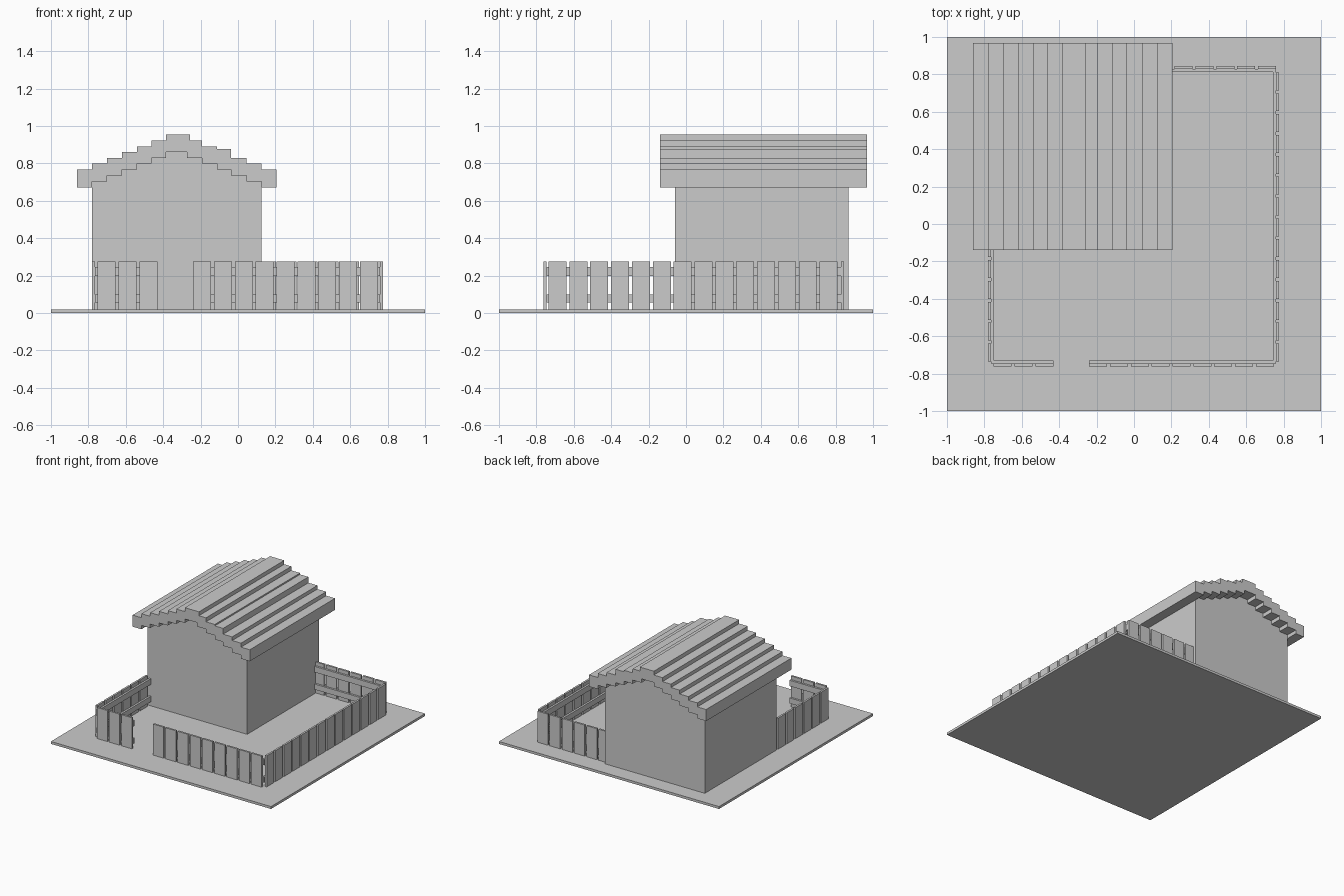
import bpy, bmesh

if "Cube" in bpy.data.objects:
    bpy.data.objects.remove(bpy.data.objects["Cube"])


def new_object(name, bm):
    bmesh.ops.recalc_face_normals(bm, faces=bm.faces[:])
    mesh = bpy.data.meshes.new(name)
    bm.to_mesh(mesh)
    bm.free()
    ob = bpy.data.objects.new(name, mesh)
    bpy.context.collection.objects.link(ob)
    return ob


def add_box(bm, x, y, z):
    """Add a box given (min, max) on each axis."""
    verts = bmesh.ops.create_cube(bm, size=1)["verts"]
    for v in verts:
        for i, (lo, hi) in enumerate((x, y, z)):
            v.co[i] = hi if v.co[i] > 0 else lo


def extrude_profile(name, pts, y0, y1):
    """Extrude an x-z outline along y."""
    bm = bmesh.new()
    face = bm.faces.new([bm.verts.new((x, y0, z)) for x, z in pts])
    geo = bmesh.ops.extrude_face_region(bm, geom=[face])["geom"]
    for v in geo:
        if isinstance(v, bmesh.types.BMVert):
            v.co.y = y1
    return new_object(name, bm)


def steps(edges, heights):
    """Stair outline: one flat tread per height between successive edges."""
    pts = []
    for a, b, h in zip(edges, edges[1:], heights):
        pts += [(a, h), (b, h)]
    return pts


# Ground slab
bm = bmesh.new()
add_box(bm, (-1, 1), (-1, 1), (0, 0.02))
new_object("ground_slab", bm)

# Stepped underside shared by the roof and the gable walls
in_edges = [-0.78, -0.70, -0.62, -0.54, -0.463, -0.385, -0.273,
            -0.193, -0.113, -0.037, 0.045, 0.125]
rise = [0.703, 0.735, 0.767, 0.80, 0.83]
under = steps(in_edges, rise + [0.862] + rise[::-1])

# House body with stepped gables
extrude_profile("house_walls", [(-0.78, 0.02)] + under + [(0.125, 0.02)], -0.06, 0.87)

# Roof of overlapping boards
out_edges = [-0.86, -0.78, -0.70, -0.62, -0.54, -0.463, -0.385, -0.257,
             -0.193, -0.113, -0.037, 0.045, 0.125, 0.205]
tops = [0.767, 0.80, 0.83, 0.862, 0.89, 0.923, 0.955,
        0.923, 0.89, 0.878, 0.83, 0.80, 0.767]
outer = steps(out_edges, tops)
lower = [(-0.86, 0.672), (-0.78, 0.672)] + under + [(0.125, 0.672), (0.205, 0.672)]
extrude_profile("stepped_roof", outer + lower[::-1], -0.14, 0.967)

# Fence: two rails on the inside, slats on the outside
PITCH, WIDTH, THICK = 0.1115, 0.096, 0.016


def fence(name, axis, rail, start, count, pos, out):
    """Run along axis 0 (x) or 1 (y); pos is the rail/slat plane, out its outward sign."""
    bm = bmesh.new()

    def piece(run, side, z):
        across = tuple(sorted((pos, pos + side * THICK)))
        add_box(bm, *((run, across) if axis == 0 else (across, run)), z)

    for z in ((0.055, 0.10), (0.197, 0.245)):
        piece(rail, -out, z)
    for i in range(count):
        a = start + i * PITCH
        piece((a, a + WIDTH), out, (0.02, 0.275))
    new_object(name, bm)


fence("front_fence_left", 0, (-0.765, -0.43), -0.75, 3, -0.745, -1)
fence("front_fence_right", 0, (-0.24, 0.76), -0.24, 9, -0.745, -1)
fence("right_fence", 1, (-0.745, 0.83), -0.735, 14, 0.76, 1)
fence("left_fence", 1, (-0.745, -0.06), -0.735, 6, -0.765, -1)
fence("back_fence", 0, (0.12, 0.76), 0.106, 6, 0.83, 1)
